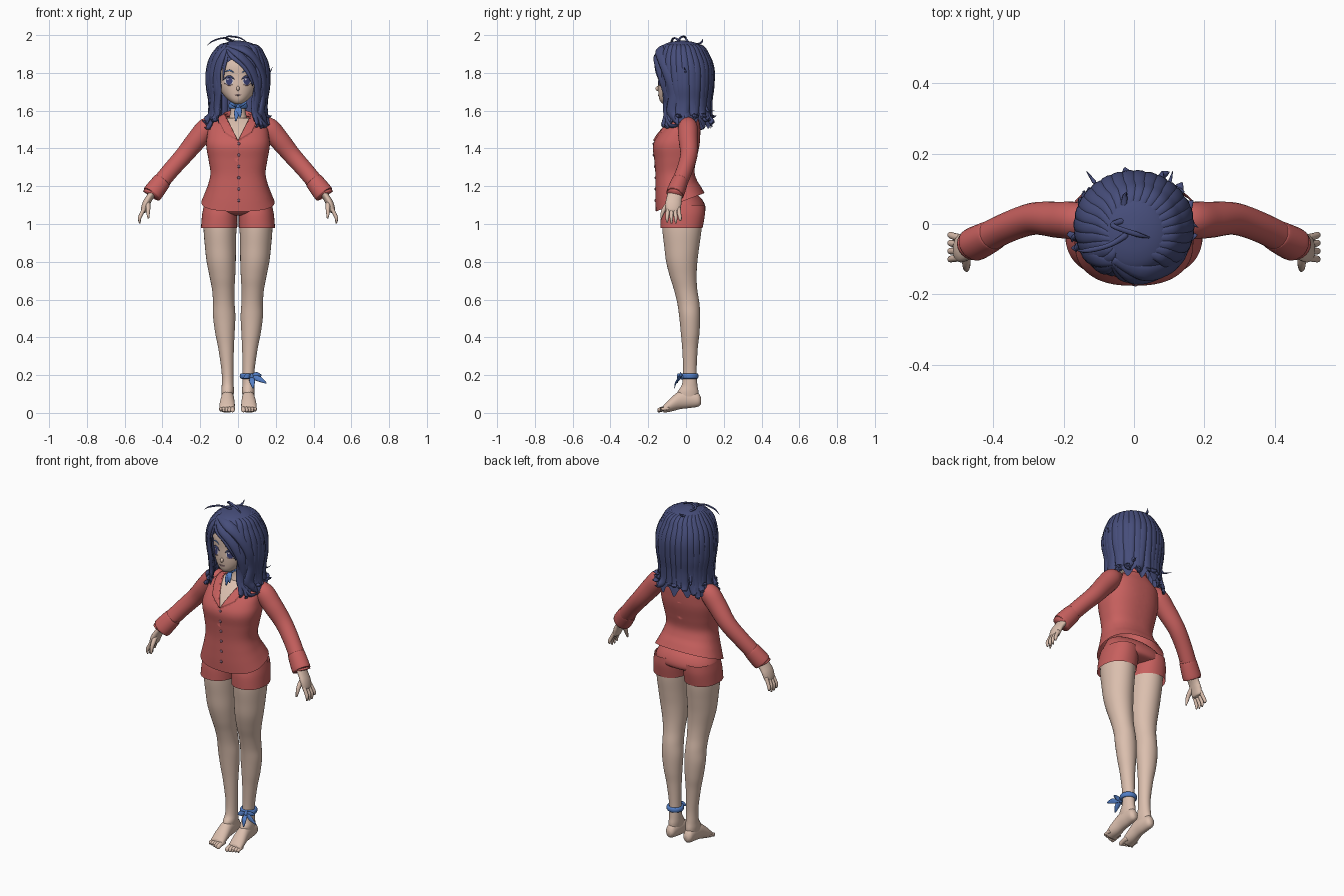
import bpy, bmesh, math, random
from mathutils import Vector
from mathutils.bvhtree import BVHTree
random.seed(4)
TAU = math.tau

def material(name, *rgb):
    m = bpy.data.materials.new(name)
    m.diffuse_color = [((c / 255 + 0.055) / 1.055) ** 2.4 for c in rgb] + [1]
    return m
HAIR, CLOTH = material("navy_hair", 70, 77, 122), material("red_cloth", 199, 96, 94)
SKIN, RIBBON = material("skin", 219, 191, 174), material("blue_ribbon", 82, 126, 198)
BUTTON, WHITE = material("mauve_button", 135, 95, 115), material("eye_white", 215, 208, 212)
IRIS, LIP = material("iris", 62, 66, 118), material("lip", 150, 118, 125)

def curve(rows, n=6):
    """Catmull-Rom interpolation of equal-length tuples."""
    out, last = [], len(rows) - 1
    for i in range(last):
        p = [rows[max(0, min(last, i + k))] for k in (-1, 0, 1, 2)]
        out += [tuple(.5 * (2*b + (c - a)*t + (2*a - 5*b + 4*c - d)*t*t + (3*b - a - 3*c + d)*t**3)
                      for a, b, c, d in zip(*p)) for t in [j / n for j in range(n)]]
    return out + [tuple(rows[-1])]

def finish(bm, name, mat):
    bmesh.ops.recalc_face_normals(bm, faces=bm.faces)
    me = bpy.data.meshes.new(name)
    bm.to_mesh(me)
    me.materials.append(mat)
    me.polygons.foreach_set("use_smooth", [True] * len(me.polygons))
    ob = bpy.data.objects.new(name, me)
    bpy.context.collection.objects.link(ob)
    return ob

def skin_rings(rings, caps=True, closed=True):
    bm = bmesh.new()
    vs = [[bm.verts.new(p) for p in r] for r in rings]
    n = len(vs[0])
    for a, b in zip(vs, vs[1:]):
        for i in range(n if closed else n - 1):
            bm.faces.new((a[i], a[(i + 1) % n], b[(i + 1) % n], b[i]))
    for r in (vs[0], vs[-1]) if caps else ():
        bm.faces.new(r)
    return bm

def stack(rows, e=2.2, n=48, s=1, caps=True):
    """Superellipse rings: (z, x0, x1, y_front, y_back, hem tilt)."""
    rings = []
    for z, x0, x1, yf, yb, tilt in curve(rows):
        ring = []
        for c, d in [(math.cos(TAU * i / n), math.sin(TAU * i / n)) for i in range(n)]:
            dx = (x1 - x0) / 2 * math.copysign(abs(c) ** (2 / e), c)
            dy = (yb - yf) / 2 * math.copysign(abs(d) ** (2 / e), d)
            ring.append((s * ((x0 + x1) / 2 + dx), (yf + yb) / 2 + dy, z + tilt * dy))
        rings.append(ring)
    return skin_rings(rings, caps)

def sweep(name, pts, radii, mat, flat=1, hub=(0, 10, 0), n=12, s=1):
    """Tapered tube along a path, its cross-section flattened towards the hub."""
    rows = curve([tuple(p) + (r,) for p, r in zip(pts, radii)])
    P, rings = [Vector(r[:3]) for r in rows], []
    for i, p in enumerate(P):
        t = (P[min(i + 1, len(P) - 1)] - P[max(i - 1, 0)]).normalized()
        side = t.cross(p - Vector(hub)).normalized()
        out, r = side.cross(t) * flat, max(rows[i][3], .001)
        ring = [p + r * (side * math.cos(TAU * k / n) + out * math.sin(TAU * k / n)) for k in range(n)]
        rings.append([(s * v.x, v.y, v.z) for v in ring])
    return finish(skin_rings(rings), name, mat)

def blob(name, loc, scale, mat):
    bm = bmesh.new()
    bmesh.ops.create_uvsphere(bm, u_segments=16, v_segments=10, radius=1)
    for v in bm.verts:
        v.co = Vector(loc) + v.co * Vector(scale)
    finish(bm, name, mat)

def front_of(ob):
    tree = BVHTree.FromPolygons([v.co for v in ob.data.vertices], [p.vertices[:] for p in ob.data.polygons])
    return lambda x, z: (tree.ray_cast(Vector((x, -1, z)), Vector((0, 1, 0)))[0] or Vector((0, -.1, 0))).y

# shirt: torso loft, open V neck, raised lapels, hem rising to the back
torso = [(z, -w, w, f, b, t) for z, w, f, b, t in (
    (1.585, .055, -.035, .06, 0), (1.56, .10, -.06, .065, 0), (1.52, .15, -.105, .075, 0), (1.46, .165, -.155, .075, 0),
    (1.41, .168, -.175, .07, 0), (1.34, .156, -.168, .055, 0), (1.27, .146, -.162, .045, .08),
    (1.21, .158, -.162, .058, .2), (1.16, .176, -.162, .08, .3), (1.115, .194, -.16, .098, .38))]
bm, K, Z0 = stack(torso, 2.4, 64, caps=False), .5, 1.44
for co, no in [((0, 0, 0), (0, 1, 0))] + [c for s in (1, -1) for c in (
        ((0, 0, Z0), (s, 0, -K)), ((s * .05, 0, Z0), (s, 0, -K)), ((0, 0, Z0), (s * .6, 0, -1)))]:
    bmesh.ops.bisect_plane(bm, geom=bm.verts[:] + bm.edges[:] + bm.faces[:], plane_co=co, plane_no=no)
def region(lo, hi):
    return [f for f in bm.faces for c in [f.calc_center_median()]
            if c.y < 0 and lo < abs(c.x) - K * (c.z - Z0) < hi and c.z > Z0 + .6 * abs(c.x)]
bmesh.ops.delete(bm, geom=region(-9, 0), context='FACES')
bmesh.ops.recalc_face_normals(bm, faces=bm.faces)
bmesh.ops.inset_region(bm, faces=region(0, .05), thickness=.001, depth=.008, use_boundary=True)
shirt = finish(bm, "shirt", CLOTH)
sweep("collar", [(-.078, -.02, 1.57), (-.062, .03, 1.58), (0, .06, 1.59), (.062, .03, 1.58), (.078, -.02, 1.57)],
      [.01, .014, .018, .014, .01], CLOTH, .4, (0, 0, 1.6))
sy = front_of(shirt)
for i in range(6):
    blob("button", (.004, sy(.004, 1.425 - .06 * i), 1.425 - .06 * i), (.008, .005, .008), BUTTON)

# chest, neck and shorts
finish(stack([(z, a * .95, b * .95, f + .008, k - .02, 0) for z, a, b, f, k, t in torso[1:6]]), "chest", SKIN)
finish(stack([(1.50, -.06, .06, -.07, .05, 0), (1.57, -.045, .045, -.045, .05, 0), (1.62, -.038, .038, -.04, .04, 0),
              (1.70, -.04, .04, -.05, .045, 0)]), "neck", SKIN)
finish(stack([(1.17, -.14, .14, -.12, .045, 0), (1.13, -.165, .165, -.13, .085, 0), (1.09, -.182, .182, -.132, .103, 0),
              (1.06, -.175, .175, -.12, .097, 0), (1.045, -.11, .11, -.08, .06, 0)]), "shorts", CLOTH)

for s in (1, -1):
    finish(stack([(1.10, .01, .18, -.12, .1, 0), (1.05, .004, .19, -.132, .1, 0), (.98, .004, .196, -.135, .088, 0)],
                 s=s, caps=False), "shorts_leg", CLOTH)
    # legs and feet
    finish(stack([(1.06, .01, .18, -.125, .085, 0), (.97, .009, .182, -.125, .082, 0), (.88, .011, .175, -.115, .07, 0),
                  (.80, .012, .166, -.105, .06, 0), (.72, .015, .15, -.085, .056, 0), (.65, .019, .137, -.063, .06, 0),
                  (.58, .018, .132, -.046, .071, 0), (.51, .014, .132, -.036, .075, 0), (.42, .018, .12, -.027, .071, 0),
                  (.34, .022, .104, -.02, .062, 0), (.22, .024, .087, -.015, .056, 0), (.15, .023, .086, -.022, .06, 0),
                  (.11, .022, .088, -.045, .066, 0), (.06, .028, .084, -.05, .064, 0)], 2, s=s), "leg", SKIN)
    foot = curve([(.08, .046, .08, .042, .07), (.064, .033, .105, .03, .084), (.02, .026, .12, .023, .087),
                  (-.03, .02, .118, .02, .091), (-.08, .007, .08, .017, .098), (-.118, .001, .042, .018, .098)])
    finish(skin_rings([[(s * ((a + b) / 2 + (b - a) / 2 * math.cos(TAU * k / 24)), y,
                         (lo + hi) / 2 + (hi - lo) / 2 * math.sin(TAU * k / 24)) for k in range(24)]
                       for y, lo, hi, a, b in foot]), "foot", SKIN)
    for i in range(5):
        x, r, tip = .029 + .0155 * i, .013 - .001 * i, -.152 + .005 * i
        sweep("toe", [(x, -.09, .024), (x, -.125, .02), (x, tip + .006, .013), (x, tip, .012)],
              [r, r, r * .85, .003], SKIN, hub=(0, 0, -10), s=s)
    # sleeves, cuffs and hands
    sweep("sleeve", [(.11, .012, 1.535), (.16, .01, 1.512), (.215, .012, 1.45), (.285, .015, 1.365), (.36, -.01, 1.28),
                     (.43, -.045, 1.195)], [.03, .054, .054, .048, .045, .045], CLOTH, .95, n=24, s=s)
    sweep("cuff", [(.402, -.032, 1.228), (.406, -.034, 1.223), (.452, -.057, 1.163), (.456, -.059, 1.158)],
          [.044, .049, .053, .045], CLOTH, .9, n=24, s=s)
    sweep("palm", [(.435, -.05, 1.185), (.468, -.062, 1.14), (.487, -.067, 1.105), (.498, -.068, 1.07), (.50, -.068, 1.06)],
          [.02, .019, .02, .017, .006], SKIN, 2.1, n=20, s=s)
    for i in range(4):
        y, d, low = -.096 + .019 * i, -.002 + .002 * i, 1.008 - .006 * (i in (1, 2)) + .008 * (i == 3)
        sweep("finger", [(.495, y, 1.085), (.512, y + d, 1.052), (.521, y + d * 2, 1.03), (.52, y + d * 2, low)],
              [.0105, .01, .009, .004], SKIN, s=s)
    sweep("thumb", [(.478, -.08, 1.12), (.476, -.112, 1.085), (.476, -.126, 1.055), (.474, -.132, 1.03)],
          [.013, .012, .009, .004], SKIN, hub=(10, 0, 0), s=s)

# head and face
head = finish(stack([(z, -w, w, f, b, 0) for z, w, f, b in (
    (1.634, .012, -.115, -.08), (1.642, .03, -.13, -.05), (1.66, .055, -.141, -.01), (1.69, .082, -.146, .04),
    (1.73, .103, -.148, .09), (1.78, .114, -.146, .11), (1.84, .116, -.145, .11), (1.89, .1, -.125, .09),
    (1.93, .06, -.085, .05), (1.94, .02, -.03, .01))], 2.1), "head", SKIN)
hy = front_of(head)
blob("nose", (0, -.148, 1.717), (.009, .014, .013), SKIN)

def decal(name, x, z, rx, rz, lift, mat):
    bm = bmesh.new()
    vs = [bm.verts.new((a, hy(a, b) - lift, b)) for a, b in [(x, z)] + [
        (x + rx * math.cos(TAU * k / 24), z + rz * math.sin(TAU * k / 24)) for k in range(24)]]
    for k in range(24):
        bm.faces.new((vs[0], vs[1 + k], vs[1 + (k + 1) % 24]))
    finish(bm, name, mat)

def face_line(name, pts, r, mat):
    sweep(name, [(x, hy(x, z) - .002, z) for x, z in pts], [r * .4] + [r] * (len(pts) - 2) + [r * .4], mat, .6, n=8)

for s in (1, -1):
    decal("eye_white", s * .048, 1.757, .024, .02, .002, WHITE)
    decal("iris", s * .047, 1.757, .017, .021, .004, IRIS)
    decal("eye_glint", s * .047 - .006, 1.766, .004, .005, .0055, WHITE)
    face_line("upper_lash", [(s * .02, 1.765), (s * .034, 1.778), (s * .055, 1.78), (s * .08, 1.763)], .005, HAIR)
    face_line("lower_lash", [(s * .03, 1.737), (s * .05, 1.734), (s * .072, 1.745)], .003, LIP)
    face_line("brow", [(s * .022, 1.802), (s * .045, 1.813), (s * .075, 1.803)], .004, RIBBON)
face_line("mouth", [(-.018, 1.685), (0, 1.682), (.018, 1.685)], .004, LIP)

# hair: scalloped shell with a face opening (z, rx, ry, centre y, left gap, right gap)
shell = curve([(1.972, .001, .001, -.02, 0, 0), (1.962, .06, .065, -.022, 0, 0), (1.94, .1, .106, -.024, 0, 0),
               (1.89, .138, .136, -.016, 3, 0), (1.85, .153, .146, -.01, 24, 0), (1.80, .162, .15, -.006, 34, 20),
               (1.73, .161, .145, -.004, 36, 33), (1.66, .15, .132, 0, 35, 35), (1.60, .148, .13, 0, 38, 38),
               (1.55, .16, .138, 0, 46, 46), (1.53, .163, .142, 0, 52, 52)])
rings = []
for z, rx, ry, cy, gl, gr in shell:
    low, gl, gr, ring = max(0, (1.95 - z) / .42), max(gl, 0), max(gr, 0), []
    for a in [math.radians(gr + (360 - gr - gl) * i / 180) for i in range(181)]:
        k = 1 + .05 * low * (abs(math.sin(a * 9)) - .5)
        ring.append((rx * k * math.sin(a), cy - ry * k * math.cos(a), z + .025 * low ** 6 * math.sin(a * 13)))
    rings.append(ring)
finish(skin_rings(rings, False, False), "hair_shell", HAIR)
HUB = (0, -.01, 1.72)
def shell_at(z):
    return min(shell, key=lambda r: abs(r[0] - z))[1:4]

# hanging locks fan out from the parting, tips flicking outwards
for i in range(24):
    a0 = math.radians(46 + 268 * i / 23)
    tip, lean, flick = random.uniform(1.505, 1.575), random.uniform(-.2, .2), random.uniform(.05, .26)
    pts = [(-.05, -.05, 1.955)]
    for k, z in enumerate((1.945, 1.89, 1.82, 1.73, 1.65, 1.58, tip, tip + .004)):
        rx, ry, cy = shell_at(z)
        a, g = a0 + lean * (k / 6) ** 2, .98 + max(0, k - 5) / 2 * flick
        pts.append((rx * g * math.sin(a), cy - ry * g * math.cos(a), z))
    sweep("hair_lock", pts, [.006, .014, .021, .025, .026, .025, .023, .015, .002], HAIR, .5, HUB, 10)

# fringe locks swept from the parting (x, z)
for path, r in (([(-.06, 1.94), (0, 1.90), (.06, 1.84), (.098, 1.76), (.108, 1.68), (.10, 1.60)], .026),
                ([(-.06, 1.945), (.03, 1.925), (.095, 1.87), (.135, 1.78), (.135, 1.68), (.125, 1.58), (.155, 1.525)], .03),
                ([(-.06, 1.935), (-.03, 1.89), (.025, 1.845), (.065, 1.79), (.078, 1.73)], .018),
                ([(-.06, 1.94), (-.085, 1.89), (-.108, 1.8), (-.105, 1.7), (-.115, 1.6), (-.1, 1.53)], .024),
                ([(-.06, 1.94), (-.105, 1.9), (-.138, 1.8), (-.132, 1.68), (-.14, 1.58), (-.165, 1.54), (-.19, 1.55)], .027),
                ([(-.06, 1.935), (-.062, 1.88), (-.074, 1.82), (-.08, 1.76)], .009),
                ([(.09, 1.72), (.085, 1.64), (.095, 1.57), (.135, 1.52), (.17, 1.53)], .02)):
    pts = []
    for x, z in path:
        rx, ry, cy = shell_at(z)
        pts.append((x, cy - ry * math.sqrt(max(.05, 1 - (x / rx) ** 2)), z))
    sweep("fringe_lock", pts, [r * .4] + [r] * (len(pts) - 2) + [.002], HAIR, .45, HUB, 10)

# loose strands on the crown and curled tips at the back
for pts in ([(-.02, -.03, 1.965), (-.07, -.06, 1.985), (-.13, -.075, 1.97), (-.165, -.075, 1.945)],
            [(-.03, .01, 1.96), (-.06, 0, 1.98), (-.05, -.01, 1.993), (.01, -.03, 1.985), (.05, -.04, 1.96)],
            [(.14, 0, 1.80), (.165, 0, 1.80), (.182, -.01, 1.83)], [(-.03, .05, 1.95), (-.025, .08, 1.96), (-.02, .09, 1.98)],
            [(.09, .1, 1.64), (.1, .115, 1.6), (.11, .15, 1.6)], [(-.1, .1, 1.64), (-.11, .115, 1.6), (-.135, .15, 1.6)]):
    sweep("loose_strand", pts, [.009] + [.007] * (len(pts) - 2) + [.001], HAIR, .6, HUB, 8)

# neck scarf and ankle ribbon, each a band, a knot and loose ends
for name, loc, major, knot, ends in (
        ("neck_scarf", (0, 0, 1.625), .042, (0, -.066, 1.622), (
            (-.012, -.095, 1.545), (.012, -.095, 1.565), (-.045, -.095, 1.64), (.045, -.095, 1.645))),
        ("ankle_ribbon", (.056, .02, .195), .038, (.07, -.022, .192), (
            (.15, -.045, .157), (.08, -.062, .13), (.125, -.02, .198), (.03, -.045, .185)))):
    bpy.ops.mesh.primitive_torus_add(location=loc, major_radius=major, minor_radius=.009, major_segments=36)
    ob = bpy.context.object
    ob.name, ob.scale.z = name, 1.6
    ob.data.materials.append(RIBBON)
    bpy.ops.object.shade_smooth()
    blob(name + "_knot", knot, (.016, .014, .015), RIBBON)
    for end in ends:
        mid = (Vector(knot) + Vector(end)) / 2 + Vector((0, -.008, .006))
        sweep(name + "_end", [knot, mid, end], [.008, .015, .003], RIBBON, .35)
